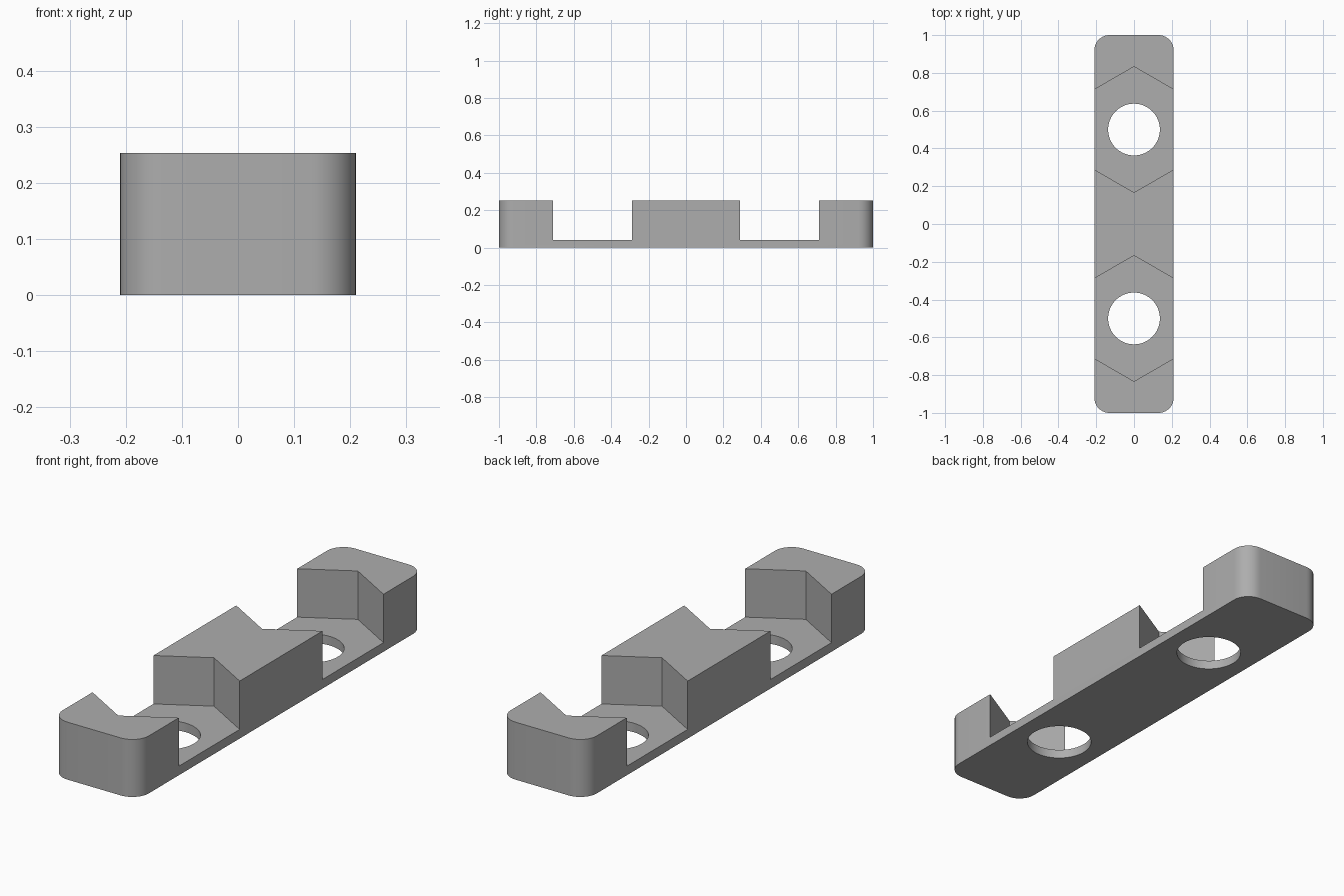
import bpy
import bmesh
from math import pi, radians
from mathutils import Matrix, Vector

WIDTH, LENGTH, HEIGHT = 0.42, 2.0, 0.253
CORNER = 0.08
FLOOR = 0.04
POCKET_RADIUS, HOLE_RADIUS, SPACING = 0.333, 0.137, 0.5

cube = bpy.data.objects.get("Cube")
if cube:
    bpy.data.objects.remove(cube, do_unlink=True)

grey = bpy.data.materials.new("mid grey")
grey.use_nodes = True
colour = (0.42, 0.42, 0.42, 1)
grey.diffuse_color = colour
grey.node_tree.nodes["Principled BSDF"].inputs["Base Color"].default_value = colour


def make_object(name, bm):
    mesh = bpy.data.meshes.new(name)
    bm.to_mesh(mesh)
    bm.free()
    mesh.materials.append(grey)
    obj = bpy.data.objects.new(name, mesh)
    bpy.context.collection.objects.link(obj)
    return obj


def prism_cutter(name, sides, radius, y, bottom, top):
    """Upright prism with a corner pointing along y."""
    bm = bmesh.new()
    place = Matrix.Translation((0, y, (bottom + top) / 2)) @ Matrix.Rotation(pi / 2, 4, "Z")
    bmesh.ops.create_cone(bm, cap_ends=True, segments=sides, radius1=radius,
                          radius2=radius, depth=top - bottom)
    # Turn the first corner onto the y axis
    first = max(bm.verts, key=lambda v: v.co.x).co
    spin = Matrix.Rotation(-Vector((first.x, first.y)).angle_signed(Vector((1, 0))) * -1, 4, "Z")
    if abs(first.y) < 1e-5:
        spin = Matrix.Identity(4)
    elif sides == 6:
        spin = Matrix.Rotation(pi / 6, 4, "Z")
    bmesh.ops.transform(bm, matrix=place @ spin, verts=bm.verts)
    obj = make_object(name, bm)
    obj.hide_render = True
    return obj


# Bar with rounded upright corners
bm = bmesh.new()
bmesh.ops.create_cube(bm, size=1, matrix=Matrix.Translation((0, 0, HEIGHT / 2))
                      @ Matrix.Diagonal((WIDTH, LENGTH, HEIGHT, 1)))
upright = [e for e in bm.edges if abs(e.verts[0].co.z - e.verts[1].co.z) > 0.1]
bmesh.ops.bevel(bm, geom=upright, offset=CORNER, segments=10, profile=0.5, affect="EDGES")
bar = make_object("nut_holder_bar", bm)

# Hexagonal pockets and round through holes
cutters = []
for side, y in (("front", -SPACING), ("back", SPACING)):
    cutters.append(prism_cutter(side + "_pocket_cutter", 6, POCKET_RADIUS, y, FLOOR, HEIGHT + 0.2))
    cutters.append(prism_cutter(side + "_hole_cutter", 64, HOLE_RADIUS, y, -0.1, HEIGHT + 0.1))

bpy.context.view_layer.objects.active = bar
for cutter in cutters:
    cut = bar.modifiers.new(cutter.name, "BOOLEAN")
    cut.operation = "DIFFERENCE"
    cut.solver = "EXACT"
    cut.object = cutter
    bpy.ops.object.modifier_apply(modifier=cut.name)
for cutter in cutters:
    bpy.data.objects.remove(cutter, do_unlink=True)

# Smooth rounded walls, crisp edges
bpy.ops.object.select_all(action="DESELECT")
bar.select_set(True)
bpy.ops.object.shade_smooth_by_angle(angle=radians(30))
